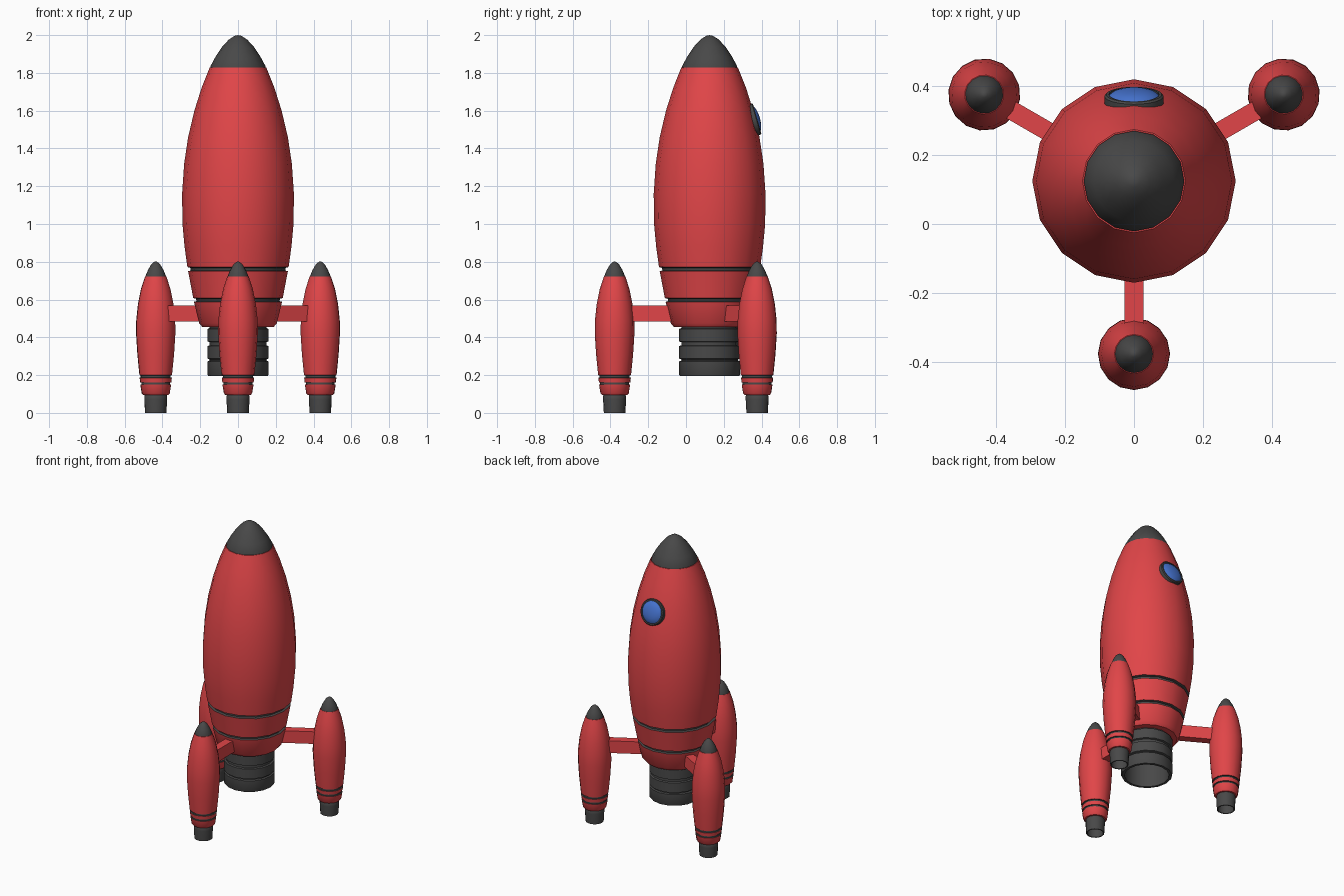
import bpy, bmesh, math
from mathutils import Matrix, Vector

if "Cube" in bpy.data.objects:
    bpy.data.objects.remove(bpy.data.objects["Cube"])

AXIS_Y = 0.125      # rocket axis is offset so the three boosters balance
ARM = 0.503         # distance from axis to booster axis


def material(name, rgb):
    m = bpy.data.materials.new(name)
    m.diffuse_color = (*rgb, 1)
    m.use_nodes = True
    m.node_tree.nodes["Principled BSDF"].inputs["Base Color"].default_value = m.diffuse_color
    return m


RED = material("red_paint", (0.75, 0.06, 0.065))
DARK = material("dark_metal", (0.065, 0.065, 0.065))
BLUE = material("blue_glass", (0.06, 0.17, 0.62))


def finish(name, bm, mats, matrix):
    bmesh.ops.recalc_face_normals(bm, faces=bm.faces)
    me = bpy.data.meshes.new(name)
    bm.to_mesh(me)
    bm.free()
    for m in mats:
        me.materials.append(m)
    ob = bpy.data.objects.new(name, me)
    bpy.context.collection.objects.link(ob)
    ob.matrix_world = matrix
    bpy.ops.object.select_all(action='DESELECT')
    ob.select_set(True)
    bpy.context.view_layer.objects.active = ob
    bpy.ops.object.shade_smooth_by_angle(angle=math.radians(32))
    return ob


def lathe(name, profile, mats, matrix, sides=16, dark=()):
    """Revolve (radius, z) points; segments listed in dark use the second material."""
    bm = bmesh.new()
    rings = []
    for r, z in profile:
        n = 1 if r == 0 else sides
        rings.append([bm.verts.new((r * math.cos(2 * math.pi * i / sides),
                                    r * math.sin(2 * math.pi * i / sides), z))
                      for i in range(n)])
    for s, (a, b) in enumerate(zip(rings, rings[1:])):
        for i in range(sides):
            j = (i + 1) % sides
            quad = [a[i % len(a)], a[j % len(a)], b[j % len(b)], b[i % len(b)]]
            f = bm.faces.new(list(dict.fromkeys(quad)))
            f.material_index = 1 if s in dark else 0
    return finish(name, bm, mats, matrix)


def box(name, size, mat, matrix):
    bm = bmesh.new()
    bmesh.ops.create_cube(bm, size=1, matrix=Matrix.Diagonal((*size, 1)))
    return finish(name, bm, [mat], matrix)


axis = Matrix.Translation((0, AXIS_Y, 0))

# Main nose cone
lathe("nose_cone", [(0.146, 1.825), (0.146, 1.835), (0.118, 1.887), (0.084, 1.938),
                    (0.048, 1.977), (0.018, 1.996), (0, 2.0)], [DARK], axis)

# Main hull with two dark seams
lathe("main_hull", [(0.14, 1.828), (0.15, 1.828), (0.193, 1.72), (0.231, 1.6),
                    (0.264, 1.46), (0.285, 1.32), (0.296, 1.16), (0.294, 1.0),
                    (0.283, 0.88), (0.268, 0.772), (0.252, 0.768), (0.250, 0.754),
                    (0.264, 0.750), (0.237, 0.608), (0.222, 0.604), (0.220, 0.592),
                    (0.233, 0.588), (0.206, 0.475), (0.190, 0.456), (0.13, 0.456)],
      [RED, DARK], axis, dark=(9, 10, 11, 13, 14, 15))

# Ribbed, hollow main engine
ribs = [(0.15, 0.46)]
for top in (0.449, 0.358, 0.277):
    ribs += [(0.150, top), (0.161, top - 0.004), (0.161, top - 0.071), (0.150, top - 0.075)]
ribs[-2:] = [(0.161, 0.202), (0.157, 0.195)]
ribs += [(0.140, 0.195), (0.140, 0.42), (0, 0.42)]
lathe("main_engine", ribs, [DARK], axis)

# Porthole on the back of the hull
port = (Matrix.Translation((0, AXIS_Y + 0.243, 1.555))
        @ Matrix.Rotation(math.radians(-90 + 16), 4, 'X'))
lathe("window_frame", [(0.086, -0.03), (0.086, 0.004), (0.081, 0.009), (0.073, 0.009),
                       (0.073, -0.01)], [DARK], port, sides=24)
lathe("window_glass", [(0.074, 0.003), (0.062, 0.013), (0.04, 0.020), (0.02, 0.023),
                       (0, 0.024)], [BLUE], port, sides=24)

# Three boosters, each with nose, body, nozzle and strut
for label, deg in (("right", 30), ("left", 150), ("front", 270)):
    turn = axis @ Matrix.Rotation(math.radians(deg), 4, 'Z')
    place = turn @ Matrix.Translation((ARM, 0, 0))
    lathe(label + "_booster_nose", [(0.055, 0.718), (0.055, 0.724), (0.041, 0.757),
                                    (0.024, 0.786), (0.009, 0.799), (0, 0.802)],
          [DARK], place)
    lathe(label + "_booster_body", [(0.052, 0.722), (0.057, 0.722), (0.079, 0.655),
                                    (0.095, 0.575), (0.104, 0.49), (0.105, 0.42),
                                    (0.098, 0.31), (0.087, 0.200), (0.080, 0.198),
                                    (0.080, 0.188), (0.086, 0.186), (0.083, 0.162),
                                    (0.077, 0.160), (0.077, 0.151), (0.082, 0.149),
                                    (0.075, 0.104), (0.068, 0.096), (0.045, 0.096)],
          [RED, DARK], place, dark=(7, 8, 9, 11, 12, 13))
    lathe(label + "_booster_nozzle", [(0.055, 0.10), (0.061, 0.090), (0.061, 0.07),
                                      (0.057, 0.0), (0.050, 0.0), (0.050, 0.085),
                                      (0, 0.085)], [DARK], place)
    box(label + "_booster_strut", (0.23, 0.055, 0.084), RED,
        turn @ Matrix.Translation((0.297, 0, 0.526)))
